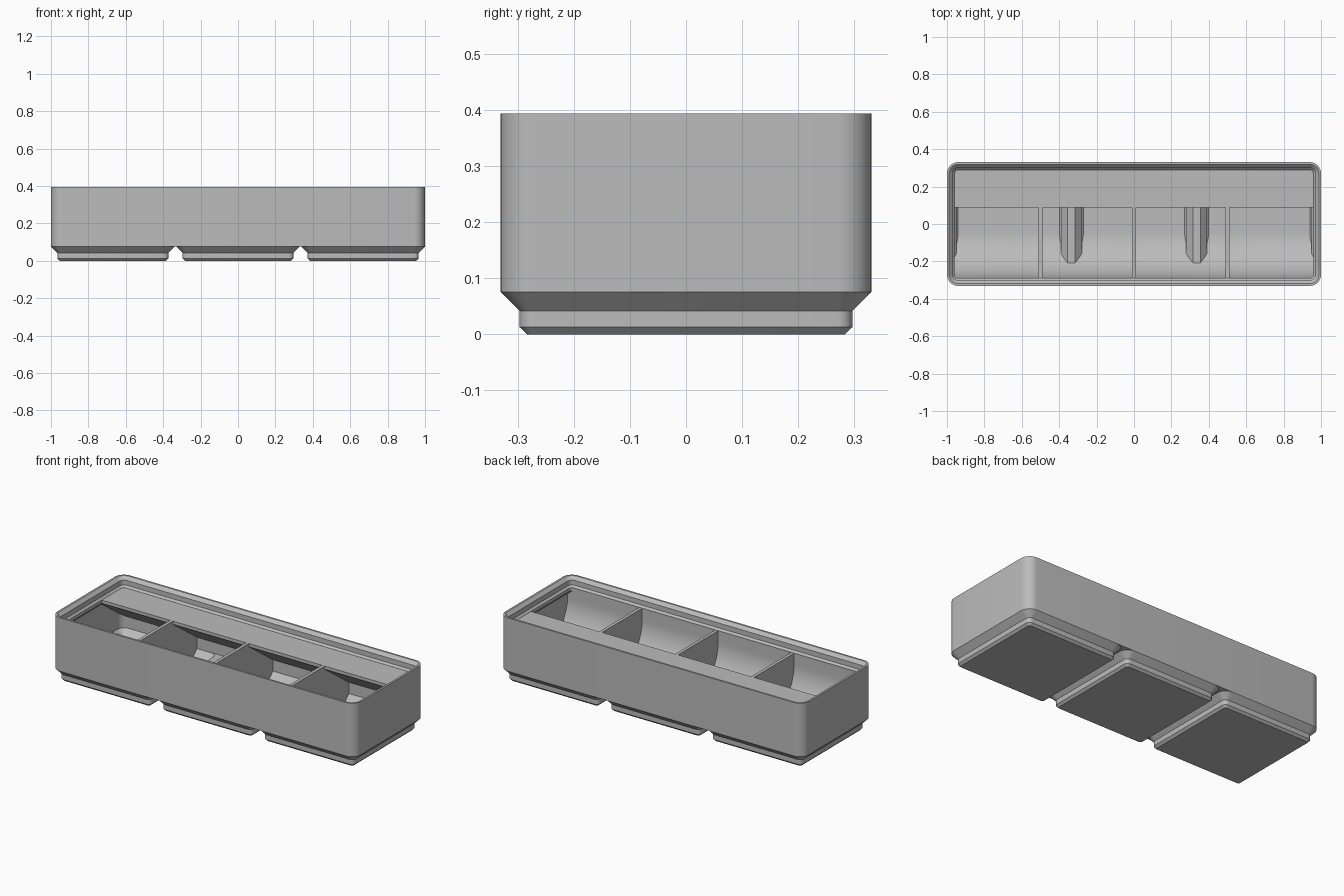
import bpy
import bmesh
from math import cos, sin, pi

if "Cube" in bpy.data.objects:
    bpy.data.objects.remove(bpy.data.objects["Cube"], do_unlink=True)

PITCH = 0.6693          # spacing of the feet
HX, HY, RAD = 1.0, 0.3307, 0.06
SHELF = 0.3345          # top of dividers and label shelf

grey = bpy.data.materials.new("grey_plastic")
grey.use_nodes = True
grey.diffuse_color = (0.5, 0.5, 0.5, 1)
grey.node_tree.nodes["Principled BSDF"].inputs["Base Color"].default_value = (0.5, 0.5, 0.5, 1)


def finish(name, bm):
    bmesh.ops.recalc_face_normals(bm, faces=bm.faces)
    mesh = bpy.data.meshes.new(name)
    bm.to_mesh(mesh)
    bm.free()
    mesh.materials.append(grey)
    obj = bpy.data.objects.new(name, mesh)
    bpy.context.collection.objects.link(obj)
    return obj


def rounded_loft(name, cx, hx, hy, rings, steps=8):
    """Stack of rounded rectangles; each ring is (inset, z, corner radius)."""
    bm = bmesh.new()
    loops = []
    for inset, z, r in rings:
        loop = []
        for q, (sx, sy) in enumerate([(1, 1), (-1, 1), (-1, -1), (1, -1)]):
            for i in range(steps + 1):
                a = (q + i / steps) * pi / 2
                loop.append(bm.verts.new((cx + sx * (hx - inset - r) + r * cos(a),
                                          sy * (hy - inset - r) + r * sin(a), z)))
        loops.append(loop)
    for low, high in zip(loops, loops[1:]):
        for i in range(len(low)):
            j = (i + 1) % len(low)
            bm.faces.new((low[i], low[j], high[j], high[i]))
    bm.faces.new(loops[0][::-1])
    bm.faces.new(loops[-1])
    return finish(name, bm)


def prism(name, profile, x0, x1):
    """Extrude a (y, z) outline along x."""
    bm = bmesh.new()
    face = bm.faces.new([bm.verts.new((x0, y, z)) for y, z in profile])
    ext = bmesh.ops.extrude_face_region(bm, geom=[face])
    moved = [v for v in ext["geom"] if isinstance(v, bmesh.types.BMVert)]
    bmesh.ops.translate(bm, vec=(x1 - x0, 0, 0), verts=moved)
    return finish(name, bm)


def subtract(target, tools):
    bpy.context.view_layer.objects.active = target
    for tool in tools:
        mod = target.modifiers.new("cut", 'BOOLEAN')
        mod.operation = 'DIFFERENCE'
        mod.solver = 'EXACT'
        mod.object = tool
        bpy.ops.object.modifier_apply(modifier=mod.name)


# Solid fittings that stay inside the hollow: scoop, label shelf, dividers
R, FRONT = 0.25, -0.2885
arc = [(FRONT + R - R * cos(a), 0.0185 + R - R * sin(a))
       for a in [i * pi / 48 for i in range(25)]]
fittings = [prism("scoop", [(-0.4, -0.1), (-0.4, SHELF), (FRONT, SHELF)] + arc
                  + [(FRONT + R, -0.1)], -1.1, 1.1),
            prism("label_shelf", [(0.088, SHELF), (0.088, SHELF - 0.019),
                                  (0.4, 0.09), (0.4, SHELF)], -1.1, 1.1)]
for x in (-0.5, 0, 0.5):
    fittings.append(prism("divider", [(-0.45, -0.12), (0.45, -0.12), (0.45, SHELF),
                                      (-0.45, SHELF)], x - 0.0095, x + 0.0095))

# Hollow of the box, including the stepped stacking lip
lip = [(0.0151, 0.0856), (0.0151, 0.2893), (0.0414, 0.3156), (0.0414, 0.3347),
       (0.0303, 0.3458), (0.0303, 0.3745), (0.0108, 0.394), (0.0028, 0.402)]
hollow = rounded_loft("box_hollow", 0, HX, HY, [(d, z, RAD - d) for d, z in lip])
subtract(hollow, fittings)

# Box body and three hollow feet
body = rounded_loft("box_body", 0, HX, HY, [(0, 0.0757, RAD), (0, 0.393, RAD)])
subtract(body, [hollow])
parts, cutters = [body], [hollow]
for label, x in (("right", -PITCH), ("middle", 0), ("left", PITCH)):
    foot = rounded_loft(label + "_foot", x, HY, HY,
                        [(0.047, 0, 0.0127), (0.0342, 0.0127, 0.0255),
                         (0.0342, 0.0414, 0.0255), (0, 0.0757, RAD)])
    well = rounded_loft(label + "_foot_hollow", x, HY, HY,
                        [(0.06, 0.019, 0.01), (0.0515, 0.0275, 0.014),
                         (0.0515, 0.0485, 0.014), (0.0159, 0.0841, 0.043),
                         (0.0159, 0.1, 0.043)])
    subtract(well, fittings)
    subtract(foot, [well])
    subtract(body, [well])
    parts.append(foot)
    cutters.append(well)

# Remove the helper solids and smooth the rounded corners
for helper in fittings + cutters:
    bpy.data.objects.remove(helper, do_unlink=True)
bpy.ops.object.select_all(action='DESELECT')
for part in parts:
    part.select_set(True)
bpy.context.view_layer.objects.active = body
bpy.ops.object.shade_smooth_by_angle(angle=pi / 6)
